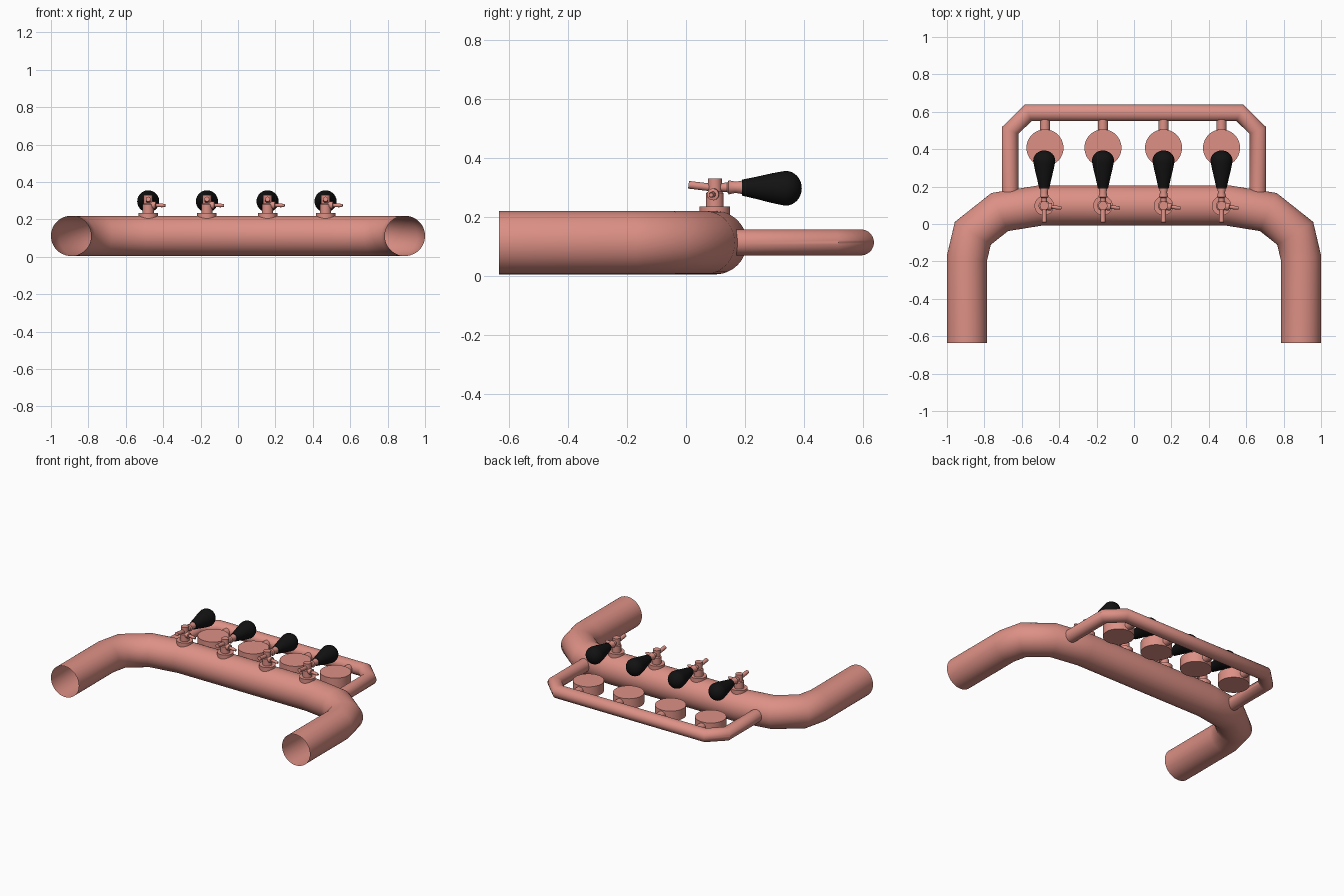
import bpy, bmesh, math
from mathutils import Vector, Matrix

if "Cube" in bpy.data.objects:
    bpy.data.objects.remove(bpy.data.objects["Cube"])


def material(name, rgb):
    m = bpy.data.materials.new(name)
    m.diffuse_color = (*rgb, 1)
    m.use_nodes = True
    m.node_tree.nodes["Principled BSDF"].inputs["Base Color"].default_value = m.diffuse_color
    return m


PINK = material("salmon_pink", (0.72, 0.28, 0.235))
BLACK = material("black", (0.006, 0.006, 0.006))


def finish(name, bm, mat, angle=35):
    bmesh.ops.recalc_face_normals(bm, faces=bm.faces)
    me = bpy.data.meshes.new(name)
    bm.to_mesh(me)
    bm.free()
    me.materials.append(mat)
    ob = bpy.data.objects.new(name, me)
    bpy.context.collection.objects.link(ob)
    bpy.ops.object.select_all(action='DESELECT')
    ob.select_set(True)
    bpy.context.view_layer.objects.active = ob
    bpy.ops.object.shade_smooth_by_angle(angle=math.radians(angle))
    return ob


def bridge(bm, rings):
    for a, b in zip(rings, rings[1:]):
        n = len(a)
        for i in range(n):
            bm.faces.new((a[i], a[(i + 1) % n], b[(i + 1) % n], b[i]))


def pipe(name, half, z, r, mat, n=40):
    """Open mitred tube along a flat path; the left half is mirrored in x."""
    pts = [Vector((x, y, z)) for x, y in half]
    pts += [Vector((-p.x, p.y, z)) for p in reversed(pts)]
    bm = bmesh.new()
    rings = []
    for i, p in enumerate(pts):
        d1 = (p - pts[i - 1]).normalized() if i else None
        d2 = (pts[i + 1] - p).normalized() if i < len(pts) - 1 else d1
        d1 = d1 or d2
        t = (d1 + d2).normalized()
        side = Vector((t.y, -t.x, 0)) / t.dot(d1)
        rings.append([bm.verts.new(p + side * r * math.cos(a) + Vector((0, 0, r * math.sin(a))))
                      for a in (math.tau * k / n for k in range(n))])
    bridge(bm, rings)
    return finish(name, bm, mat, 45)


def lathe(name, profile, base, axis, mat, n=28):
    """Capped turned part: profile of (distance along axis, radius)."""
    rot = Vector((0, 0, 1)).rotation_difference(Vector(axis)).to_matrix().to_4x4()
    bm = bmesh.new()
    rings = [[bm.verts.new((r * math.cos(math.tau * k / n), r * math.sin(math.tau * k / n), h))
              for k in range(n)] for h, r in profile]
    bridge(bm, rings)
    bm.faces.new(rings[0])
    bm.faces.new(rings[-1])
    bm.transform(Matrix.Translation(base) @ rot)
    return finish(name, bm, mat)


# Large open-ended tube and the thinner rail behind it
pipe("main_tube", [(-0.8925, -0.635), (-0.8925, -0.18), (-0.862, -0.05),
                   (-0.718, 0.064), (-0.50, 0.099)], 0.112, 0.1075, PINK, 48)
pipe("rear_rail", [(-0.662, 0.15), (-0.662, 0.50), (-0.566, 0.594)], 0.113, 0.044, PINK)

UP, BACK = (0, 0, 1), (0, 1, 0)
for i, x in enumerate((-0.48, -0.166, 0.158, 0.468), 1):
    # Round plate held by a short stem on the rail
    dx = x + (0.004 if i == 1 else 0)
    lathe(f"plate_{i}", [(0, 0.099), (0.07, 0.099)], (dx, 0.407, 0.078), UP, PINK, 40)
    lathe(f"plate_stem_{i}", [(0, 0.027), (0.10, 0.027)], (dx, 0.48, 0.113), BACK, PINK)

    # Tap body: flange, barrel, waist and head
    lathe(f"tap_body_{i}", [(0, 0.052), (0.03, 0.052), (0.03, 0.030), (0.075, 0.030),
                            (0.08, 0.024), (0.125, 0.024)], (x, 0.098, 0.205), UP, PINK)
    # Side spout with a small collar and flared tip
    lathe(f"tap_side_spout_{i}", [(0, 0.020), (0.04, 0.020), (0.042, 0.010),
                                  (0.075, 0.010), (0.092, 0.007)],
          (x, 0.096, 0.277), (1, -0.12, -0.03), PINK, 16)
    # Front rod
    lathe(f"tap_rod_{i}", [(0, 0.013), (0.09, 0.013)], (x, 0.098, 0.298), (0, -1, 0.12), PINK, 16)
    # Handle neck and rounded grip
    lathe(f"handle_neck_{i}", [(0, 0.014), (0.04, 0.016), (0.045, 0.024), (0.068, 0.019),
                               (0.11, 0.026)], (x, 0.10, 0.30), BACK, PINK, 20)
    dome = [(0.148 + 0.055 * math.sin(a), 0.058 * math.cos(a) + 0.001)
            for a in (math.pi / 2 * k / 8 for k in range(9))]
    lathe(f"handle_grip_{i}", [(0, 0.027), (0.05, 0.038), (0.10, 0.050), (0.13, 0.056)] + dome,
          (x, 0.19, 0.299), (0, 1, -0.015), BLACK)
